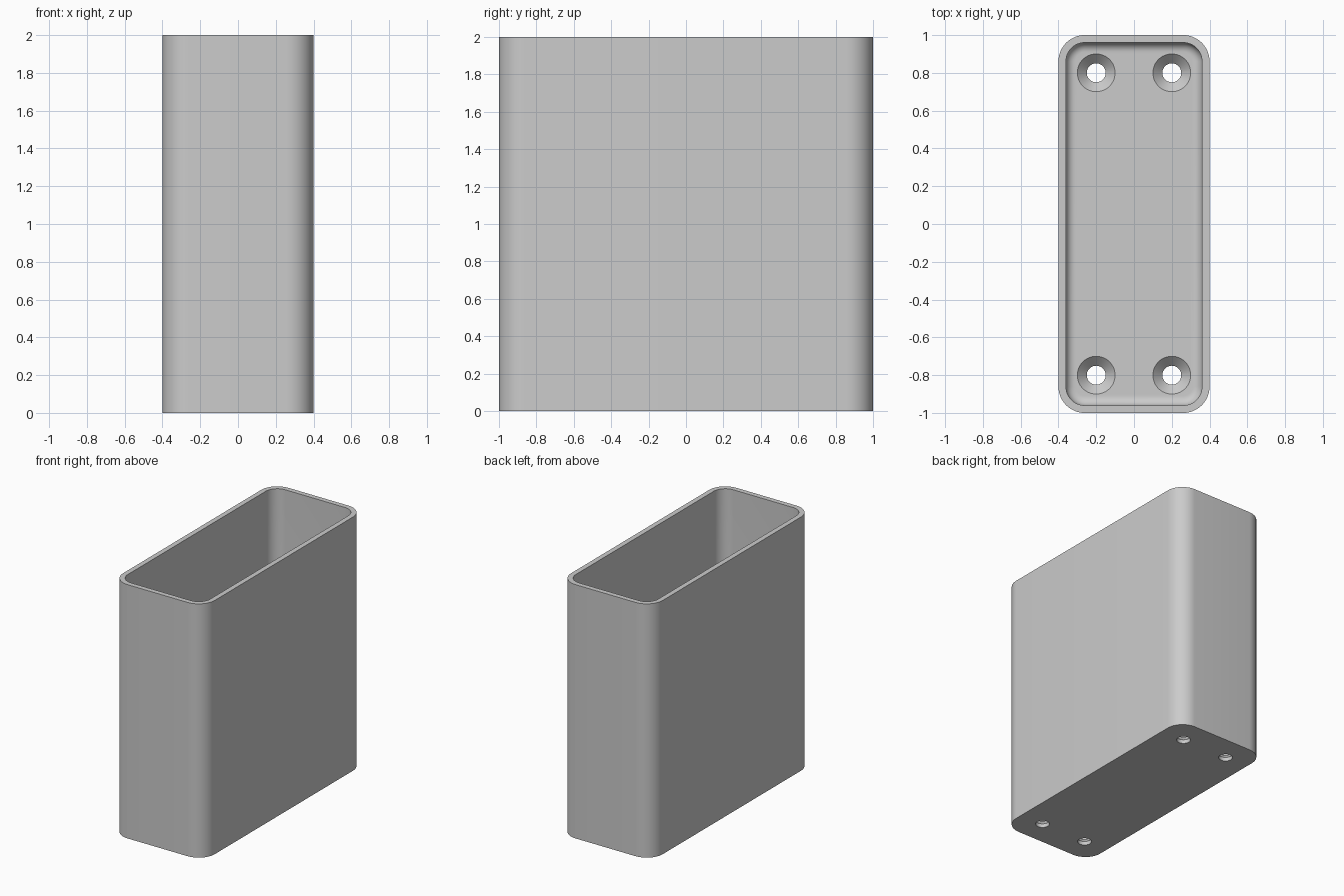
import bpy, bmesh
from math import sin, cos, pi, radians

cube = bpy.data.objects.get("Cube")
if cube:
    bpy.data.objects.remove(cube, do_unlink=True)

HALF_X, HALF_Y, HEIGHT = 0.4, 1.0, 2.0
CORNER, WALL, FLOOR, FILLET = 0.14, 0.04, 0.08, 0.05
HOLE, SINK = 0.05, 0.1

grey = bpy.data.materials.new("plain grey")
grey.use_nodes = True
grey.diffuse_color = (0.6, 0.6, 0.6, 1)
grey.node_tree.nodes["Principled BSDF"].inputs["Base Color"].default_value = (0.6, 0.6, 0.6, 1)


def rounded_ring(inset, z, steps=12):
    """Rounded rectangle, inset from the outer outline."""
    r = CORNER - inset
    points = []
    for k, (sx, sy) in enumerate([(1, 1), (-1, 1), (-1, -1), (1, -1)]):
        for i in range(steps + 1):
            a = (k + i / steps) * pi / 2
            points.append((sx * (HALF_X - CORNER) + r * cos(a),
                           sy * (HALF_Y - CORNER) + r * sin(a), z))
    return points


def circle_ring(x, y, r, z, steps=48):
    return [(x + r * cos(2 * pi * i / steps), y + r * sin(2 * pi * i / steps), z)
            for i in range(steps)]


def loft(bm, rings):
    """Skin a stack of rings and cap both ends."""
    loops = [[bm.verts.new(p) for p in ring] for ring in rings]
    for low, high in zip(loops, loops[1:]):
        for i in range(len(low)):
            j = (i + 1) % len(low)
            bm.faces.new((low[i], low[j], high[j], high[i]))
    bm.faces.new(loops[0][::-1])
    bm.faces.new(loops[-1])


def make_object(name, bm):
    bmesh.ops.recalc_face_normals(bm, faces=bm.faces)
    mesh = bpy.data.meshes.new(name)
    bm.to_mesh(mesh)
    bm.free()
    mesh.materials.append(grey)
    obj = bpy.data.objects.new(name, mesh)
    bpy.context.collection.objects.link(obj)
    return obj


# Open box: outer wall, rim, inner wall, then the fillet down to the floor
rings = [rounded_ring(0, 0), rounded_ring(0, HEIGHT), rounded_ring(WALL, HEIGHT)]
for i in range(9):
    a = i / 8 * pi / 2
    rings.append(rounded_ring(WALL + FILLET * (1 - cos(a)),
                              FLOOR + FILLET * (1 - sin(a))))
bm = bmesh.new()
loft(bm, rings)
box = make_object("open_box", bm)

# Four countersunk screw holes
bm = bmesh.new()
for x in (-0.2, 0.2):
    for y in (-0.8, 0.8):
        loft(bm, [circle_ring(x, y, HOLE, -0.05),
                  circle_ring(x, y, HOLE, FLOOR - (SINK - HOLE)),
                  circle_ring(x, y, SINK, FLOOR),
                  circle_ring(x, y, SINK, FLOOR + 0.1)])
cutter = make_object("screw_hole_cutter", bm)
cutter.hide_render = True

cut = box.modifiers.new("screw holes", 'BOOLEAN')
cut.operation = 'DIFFERENCE'
cut.solver = 'EXACT'
cut.object = cutter

bpy.ops.object.select_all(action='DESELECT')
box.select_set(True)
bpy.context.view_layer.objects.active = box
bpy.ops.object.modifier_apply(modifier=cut.name)
bpy.data.objects.remove(cutter, do_unlink=True)
bpy.ops.object.shade_smooth_by_angle(angle=radians(30))
